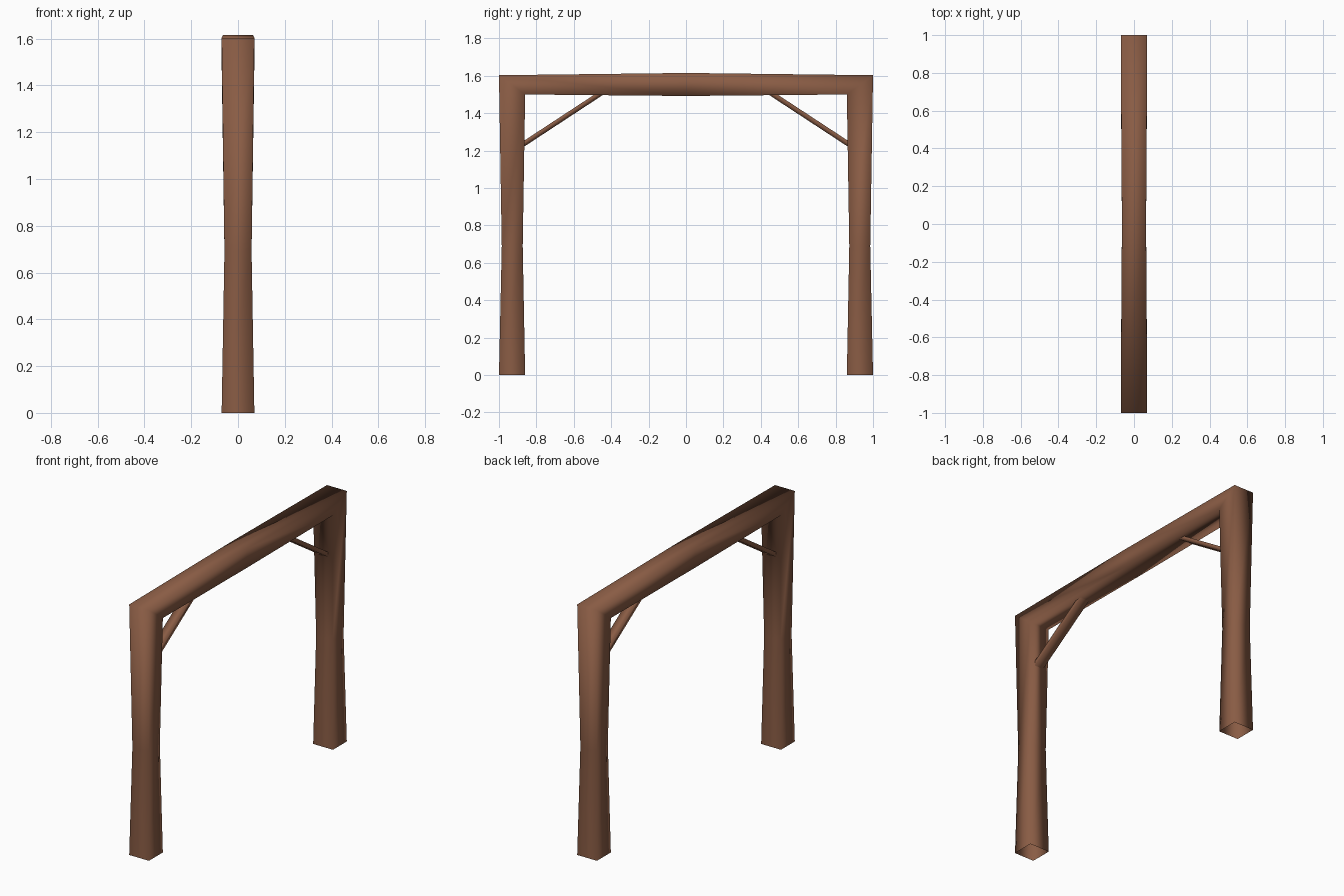
import bpy, bmesh

if "Cube" in bpy.data.objects:
    bpy.data.objects.remove(bpy.data.objects["Cube"])

wood = bpy.data.materials.new("brown wood")
wood.diffuse_color = (0.25, 0.106, 0.058, 1)
wood.use_nodes = True
wood.node_tree.nodes["Principled BSDF"].inputs["Base Color"].default_value = wood.diffuse_color


def tube(name, rings):
    """Open four-sided smooth tube; each ring is (outer y, z), (inner y, z), half width in x."""
    bm = bmesh.new()
    loops = []
    for (yo, zo), (yi, zi), h in rings:
        loops.append([bm.verts.new(p) for p in
                      ((-h, yo, zo), (h, yo, zo), (h, yi, zi), (-h, yi, zi))])
    for a, b in zip(loops, loops[1:]):
        for i in range(4):
            j = (i + 1) % 4
            bm.faces.new((a[i], a[j], b[j], b[i]))
    bmesh.ops.recalc_face_normals(bm, faces=bm.faces)
    for f in bm.faces:
        f.smooth = True
    mesh = bpy.data.meshes.new(name)
    bm.to_mesh(mesh)
    bm.free()
    mesh.materials.append(wood)
    obj = bpy.data.objects.new(name, mesh)
    bpy.context.collection.objects.link(obj)
    return obj


def flip(ring):
    (yo, zo), (yi, zi), h = ring
    return (-yo, zo), (-yi, zi), h


# Posts and beam: one square tube, mitred at the corners, open at the feet
half = [
    ((-1.0, 0.0), (-0.86, 0.0), 0.07),
    ((-0.985, 0.69), (-0.873, 0.69), 0.058),
    ((-1.0, 1.603), (-0.86, 1.5), 0.07),
]
middle = ((0, 1.615), (0, 1.492), 0.064)
tube("posts_and_beam", half + [middle] + [flip(r) for r in reversed(half)])

# Diagonal braces, sunk slightly into post and beam
brace = [
    ((-0.884, 1.241), (-0.884, 1.209), 0.031),
    ((-0.455, 1.522), (-0.425, 1.510), 0.031),
]
tube("front_brace", brace)
tube("back_brace", [flip(r) for r in brace])
